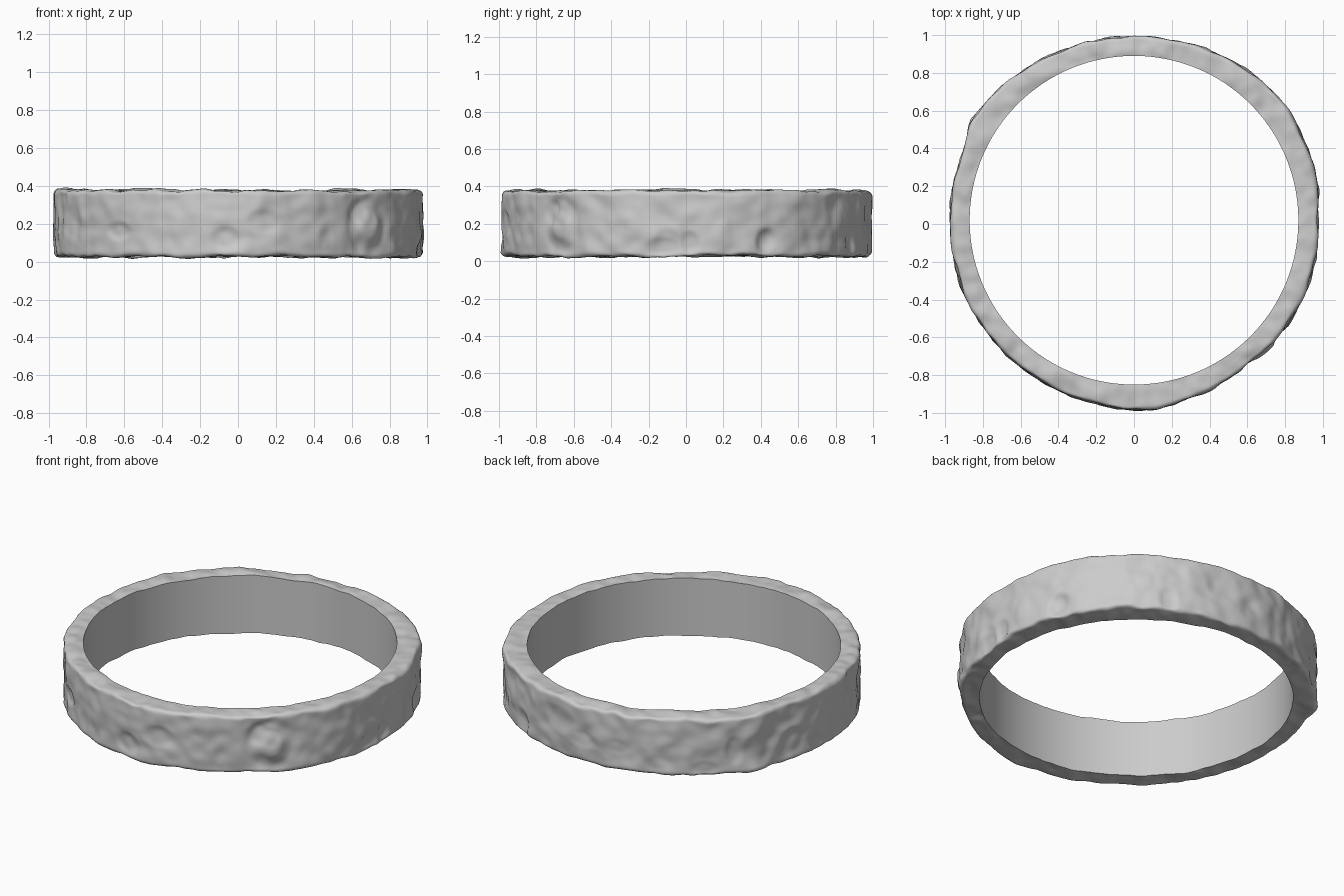
import bpy, bmesh, math, random
from mathutils import Vector, noise

if "Cube" in bpy.data.objects:
    bpy.data.objects.remove(bpy.data.objects["Cube"])

random.seed(7)
N = 420                 # steps around the band
CY = 0.02               # bore centre in y
R_IN = 0.87
Z0, Z1 = 0.025, 0.375

# Outer radius around the band: (degrees, radius)
OUTER = [(0, .975), (12, .985), (25, .995), (38, 1.004), (54, .993), (70, .98),
         (90, .97), (110, .975), (133, .993), (148, 1.008), (157, .978),
         (180, .973), (202, .98), (228, .98), (255, .99), (268, 1.003),
         (276, 1.004), (287, .988), (306, .973), (332, .983), (360, .975)]


def outer_radius(deg):
    for (a, ra), (b, rb) in zip(OUTER, OUTER[1:]):
        if a <= deg <= b:
            t = (deg - a) / (b - a)
            t = t * t * (3 - 2 * t)
            return ra + (rb - ra) * t


# Hammer marks on the outer face: arc position, height, half sizes, depth
marks = [(random.uniform(0, 360), random.uniform(.05, .35),
          random.uniform(3, 7), random.uniform(.05, .12),
          random.uniform(-.014, .006)) for _ in range(46)]


def wrap(d):
    return (d + 180) % 360 - 180


def hammered(deg, z):
    h = 0
    for a, mz, sa, sz, depth in marks:
        d = (wrap(deg - a) / sa) ** 2 + ((z - mz) / sz) ** 2
        if d < 1:
            h += depth * (1 - d * d) ** 2
    # Raised oval stud with a sunken moat at the front right corner
    d = math.hypot(wrap(deg - 315) / 5.6, (z - .19) / .105)
    h += .014 * math.exp(-(d / .75) ** 6) - .009 * math.exp(-((d - 1.25) / .3) ** 2)
    return h


def profile(ro):
    """Cross-section points: radius, height, noise weight, outer-face weight."""
    c = .022
    pts = [(R_IN, Z0 + (Z1 - Z0) * i / 6, .6 if i in (0, 6) else 0, 0) for i in range(7)]
    pts += [(R_IN + (ro - c - R_IN) * i / 6, Z1 + .003 * math.sin(math.pi * i / 6), 1, 0)
            for i in range(1, 6)]
    for i in range(5):
        t = math.pi / 2 * (1 - i / 4)
        pts.append((ro - c + c * math.cos(t), Z1 - c + c * math.sin(t), 1, i / 4))
    pts += [(ro, Z1 - c - (Z1 - Z0 - 2 * c) * i / 26, 1, 1) for i in range(1, 26)]
    for i in range(5):
        t = math.pi / 2 * i / 4
        pts.append((ro - c + c * math.cos(t), Z0 + c - c * math.sin(t), 1, 1 - i / 4))
    pts += [(ro - c - (ro - c - R_IN) * i / 6, Z0, 1, 0) for i in range(1, 6)]
    return pts


bm = bmesh.new()
rings = []
for k in range(N):
    a = 2 * math.pi * k / N
    ring = []
    for r, z, w, o in profile(outer_radius(math.degrees(a))):
        p = Vector((r * math.cos(a), r * math.sin(a), z))
        lump = .010 * noise.noise(p * 7) + .007 * noise.noise(p * 14 + Vector((5, 1, 3)))
        edge = .014 * noise.noise(p * 6 + Vector((2, 9, 4))) + .009 * noise.noise(p * 15)
        r += o * w * (hammered(math.degrees(a), z) + lump)
        if z > .3:
            z += (1 - o * .5) * w * edge * min(1, (z - .3) / .07)
        elif z < .1:
            z -= (1 - o * .5) * w * edge * min(1, (.1 - z) / .07)
        ring.append(bm.verts.new((r * math.cos(a), CY + r * math.sin(a), z)))
    rings.append(ring)
for k in range(N):
    A, B = rings[k], rings[(k + 1) % N]
    for i in range(len(A)):
        j = (i + 1) % len(A)
        bm.faces.new((A[i], B[i], B[j], A[j]))
bmesh.ops.recalc_face_normals(bm, faces=bm.faces)

# Keep the lumps inside the overall size and stand it on the ground
for v in bm.verts:
    v.co.z = min(max(v.co.z, 0), .4)

mesh = bpy.data.meshes.new("hammered_band")
bm.to_mesh(mesh)
bm.free()
band = bpy.data.objects.new("hammered_band", mesh)
bpy.context.collection.objects.link(band)
bpy.context.view_layer.objects.active = band
band.select_set(True)
bpy.ops.object.shade_smooth_by_angle(angle=math.radians(45))
